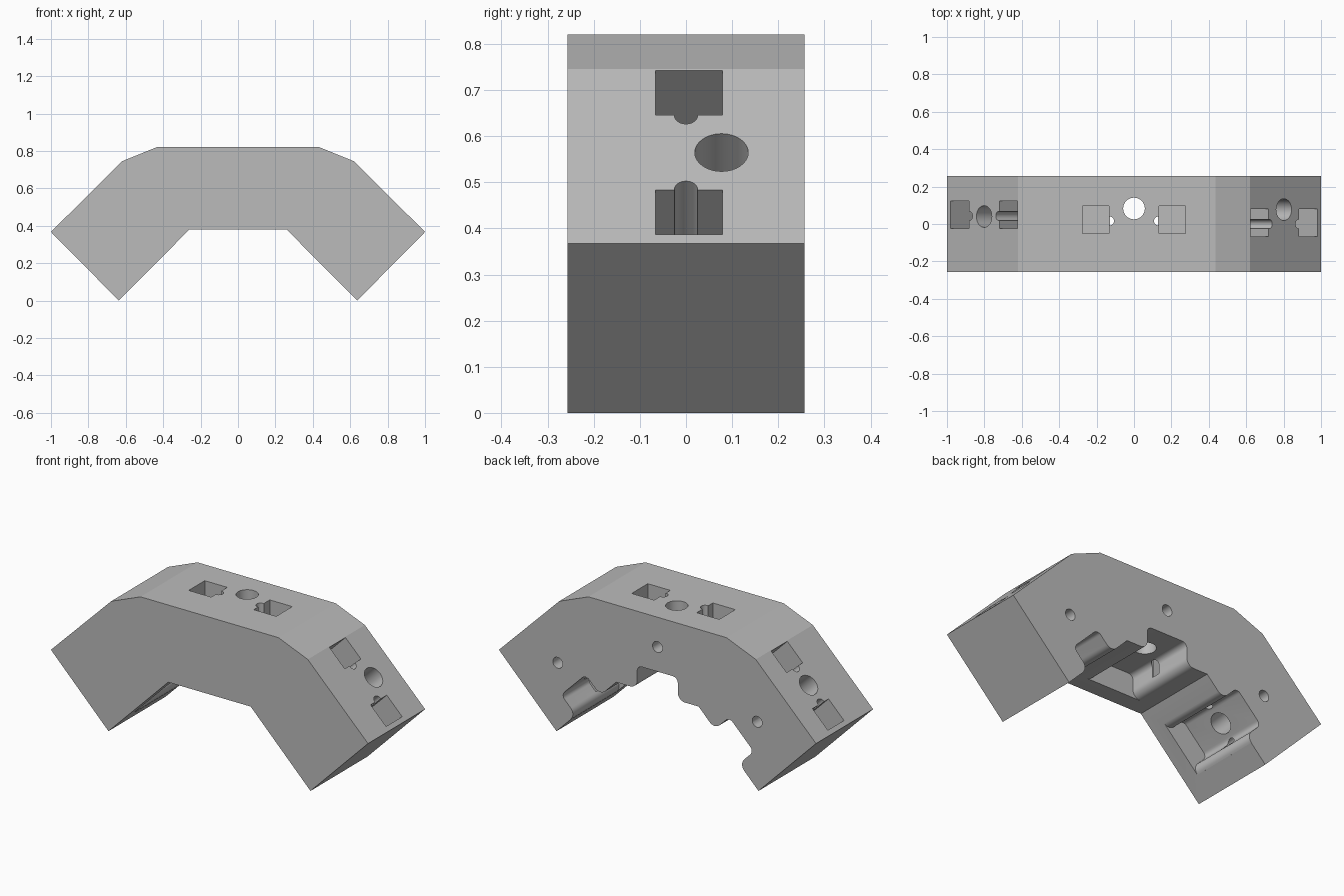
import bpy, bmesh, math
from mathutils import Matrix, Vector

cube = bpy.data.objects.get("Cube")
if cube:
    bpy.data.objects.remove(cube, do_unlink=True)

HALF_DEPTH = 0.257

grey = bpy.data.materials.new("plain_grey")
grey.use_nodes = True
grey.diffuse_color = (0.5, 0.5, 0.5, 1)
grey.node_tree.nodes["Principled BSDF"].inputs["Base Color"].default_value = (0.5, 0.5, 0.5, 1)


def prism(name, outline, y0, y1, frame=Matrix()):
    """Extrude an (x, z) outline from y0 to y1."""
    bm = bmesh.new()
    face = bm.faces.new([bm.verts.new((x, y0, z)) for x, z in outline])
    side = bmesh.ops.extrude_face_region(bm, geom=[face])["geom"]
    moved = [v for v in side if isinstance(v, bmesh.types.BMVert)]
    bmesh.ops.translate(bm, verts=moved, vec=(0, y1 - y0, 0))
    return finish(name, bm, frame)


def finish(name, bm, frame):
    bm.transform(frame)
    bmesh.ops.recalc_face_normals(bm, faces=bm.faces)
    mesh = bpy.data.meshes.new(name)
    bm.to_mesh(mesh)
    bm.free()
    mesh.materials.append(grey)
    obj = bpy.data.objects.new(name, mesh)
    bpy.context.collection.objects.link(obj)
    return obj


def rod(name, start, end, radius, frame):
    """Cylinder between two points of the local frame."""
    start, end = Vector(start), Vector(end)
    axis = end - start
    bm = bmesh.new()
    place = Matrix.Translation((start + end) / 2) @ axis.to_track_quat("Z", "Y").to_matrix().to_4x4()
    bmesh.ops.create_cone(bm, cap_ends=True, segments=32, radius1=radius, radius2=radius,
                          depth=axis.length, matrix=place)
    return finish(name, bm, frame)


def arc(cx, cz, r, a0, a1, steps=8):
    angles = [math.radians(a0 + (a1 - a0) * i / steps) for i in range(steps + 1)]
    return [(cx + r * math.cos(a), cz + r * math.sin(a)) for a in angles]


def cut(body, cutter):
    cutter.hide_render = True
    mod = body.modifiers.new("cut", "BOOLEAN")
    mod.operation, mod.solver, mod.object = "DIFFERENCE", "EXACT", cutter
    bpy.context.view_layer.objects.active = body
    bpy.ops.object.modifier_apply(modifier=mod.name)
    bpy.data.objects.remove(cutter, do_unlink=True)


def mount_station(body, frame, gap, width, slot_y, hole_y):
    """Channel, clip pockets and screw holes of one block segment."""
    # Channel under the segment, open at the back, with rounded edges
    edge, corner, height = 0.045, 0.03, 0.13
    half = [(-gap - edge, -0.03)]
    half += arc(-gap - edge, edge, edge, -90, 0)
    half += arc(-gap + corner, height - corner, corner, 180, 90)
    outline = half + [(-x, z) for x, z in reversed(half)]
    cut(body, prism("channel_cutter", outline, -0.16, 0.35, frame))
    # Clip pockets and their half-round slots on both sides
    for s in (-1, 1):
        u0, u1 = s * (gap + 0.006), s * (gap + width)
        box = [(u0, 0.05), (u1, 0.05), (u1, 0.7), (u0, 0.7)]
        cut(body, prism("pocket_cutter", box, slot_y - 0.066, slot_y + 0.079, frame))
        cut(body, rod("slot_cutter", (s * (gap + 0.004), slot_y, 0.05),
                      (s * (gap + 0.004), slot_y, 0.7), 0.025, frame))
    # Screw hole through the outer face and set-screw hole from the back
    cut(body, rod("screw_cutter", (0, hole_y, 0.08), (0, hole_y, 0.7), 0.058, frame))
    cut(body, rod("set_screw_cutter", (0, hole_y, 0.27), (0, 0.35, 0.27), 0.031, frame))


# Arched block
right_half = [(0.26, 0.38), (0.637, 0), (1, 0.367), (0.62, 0.745), (0.435, 0.82)]
profile = right_half + [(-x, z) for x, z in reversed(right_half)]
block = prism("arched_block", profile, -HALF_DEPTH, HALF_DEPTH)

# Stations on the crown and the two arms
shift = 0.011
crown = Matrix.Translation((0, 0, 0.38))
left_arm = Matrix.Translation((0.449 - shift, 0, 0.19 + shift)) @ Matrix.Rotation(math.pi / 4, 4, "Y")
right_arm = Matrix.Translation((-0.449 + shift, 0, 0.19 + shift)) @ Matrix.Rotation(-math.pi / 4, 4, "Y")
mount_station(block, crown, 0.128, 0.148, 0.016, 0.083)
mount_station(block, left_arm, 0.109, 0.143, 0.0, 0.077)
mount_station(block, right_arm, 0.109, 0.143, 0.043, 0.04)

# Smooth the round walls, keep the edges sharp
bpy.ops.object.select_all(action="DESELECT")
block.select_set(True)
bpy.context.view_layer.objects.active = block
bpy.ops.object.shade_smooth_by_angle(angle=math.radians(20))
